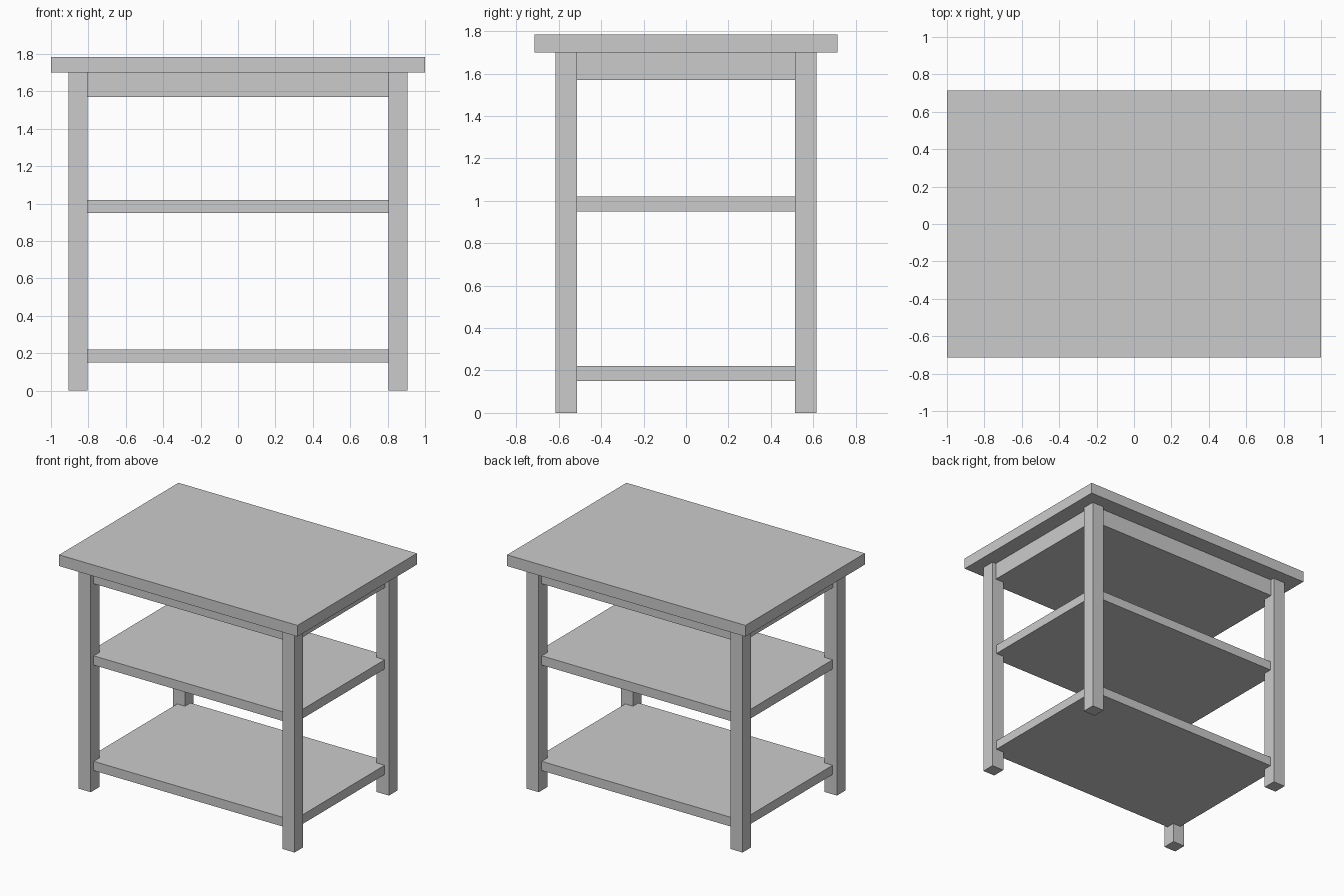
import bpy

if "Cube" in bpy.data.objects:
    bpy.data.objects.remove(bpy.data.objects["Cube"])


def box(name, lo, hi):
    """Axis-aligned box between two corners."""
    center = [(a + b) / 2 for a, b in zip(lo, hi)]
    bpy.ops.mesh.primitive_cube_add(size=1, location=center)
    ob = bpy.context.object
    ob.name = name
    ob.scale = [b - a for a, b in zip(lo, hi)]
    bpy.ops.object.transform_apply(location=False, rotation=False, scale=True)
    return ob


def slab(name, hx, hy, z0, z1):
    """Box centred on the z axis."""
    return box(name, (-hx, -hy, z0), (hx, hy, z1))


# Table top and the apron block under it
slab("table_top", 1.0, 0.715, 1.70, 1.785)
slab("apron", 0.875, 0.585, 1.57, 1.70)

# Shelves, set slightly back from the outer leg faces
slab("middle_shelf", 0.87, 0.58, 0.95, 1.02)
slab("lower_shelf", 0.87, 0.58, 0.15, 0.22)

# Four square legs
for side, sx in (("left", -1), ("right", 1)):
    for end, sy in (("front", -1), ("back", 1)):
        x, y, h = sx * 0.855, sy * 0.565, 0.051
        box(f"{end}_{side}_leg", (x - h, y - h, 0), (x + h, y + h, 1.70))
